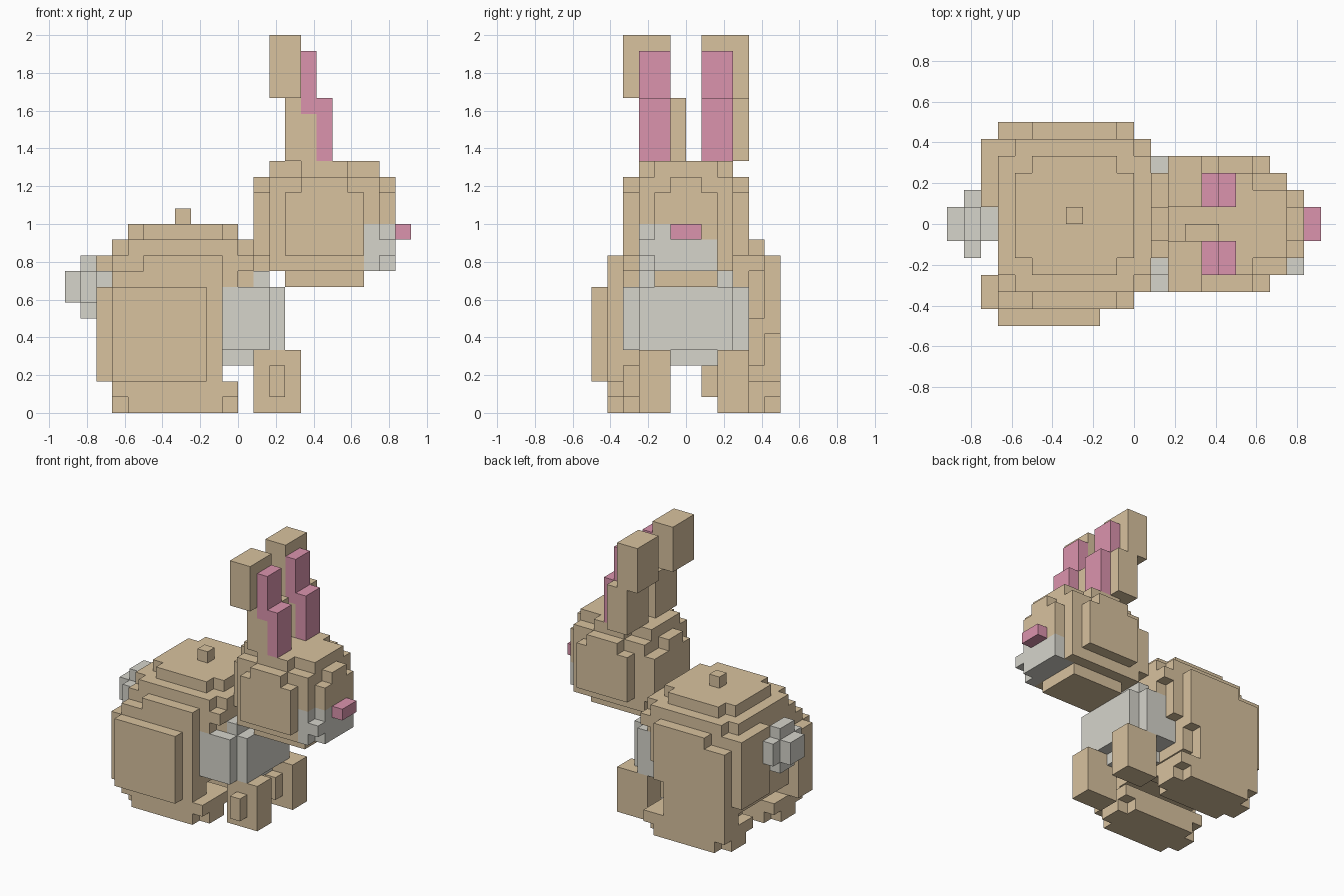
import bpy
import bmesh
from mathutils import Vector

cube = bpy.data.objects.get("Cube")
if cube:
    bpy.data.objects.remove(cube, do_unlink=True)

UNIT = 1 / 12          # edge length of one block
cells = {}             # block position -> part name
part_material = {}


def make_material(name, colour):
    mat = bpy.data.materials.new(name)
    mat.use_nodes = True
    mat.diffuse_color = (*colour, 1)
    mat.node_tree.nodes["Principled BSDF"].inputs["Base Color"].default_value = (*colour, 1)
    return mat


fur = make_material("tan fur", (0.69, 0.54, 0.345))
pale = make_material("pale grey fur", (0.67, 0.66, 0.6))
pink = make_material("pink skin", (0.71, 0.295, 0.42))


def block(part, material, x, y, z):
    """Fill a cuboid of blocks; later parts replace earlier ones."""
    part_material[part] = material
    for i in range(*x):
        for j in range(*y):
            for k in range(*z):
                cells[i, j, k] = part


# Body: stacked slabs that narrow towards the top
block("body", fur, (-8, -1), (-4, 5), (3, 10))
block("body", fur, (-1, 0), (-4, 5), (8, 10))
block("body", fur, (0, 1), (-4, 5), (9, 10))
block("body", fur, (-1, 1), (-3, 4), (8, 10))
block("body", fur, (-8, 1), (-3, 4), (10, 11))
block("body", fur, (-7, 0), (-4, 5), (10, 11))
block("body", fur, (-7, 0), (-2, 3), (11, 12))
block("body", fur, (-6, -1), (-3, 4), (11, 12))
block("body", fur, (-9, -8), (1, 5), (4, 10))
block("back_tuft", fur, (-4, -3), (0, 1), (12, 13))

# Hind legs: thigh, side plate and long foot
block("right_thigh", fur, (-8, -1), (-5, -3), (1, 9))
block("right_thigh", fur, (-6, -1), (-5, -3), (9, 10))
block("right_thigh", fur, (-9, -8), (-5, -3), (2, 8))
block("right_thigh", fur, (-8, -2), (-6, -5), (2, 8))
block("left_thigh", fur, (-8, -2), (4, 6), (1, 9))
block("left_thigh", fur, (-2, -1), (4, 6), (5, 9))
block("left_thigh", fur, (-6, -1), (4, 6), (9, 10))
block("left_thigh", fur, (-1, 0), (4, 5), (6, 9))
block("left_thigh", fur, (-7, -2), (2, 4), (1, 3))
for part, inner, outer in (("right_foot", -5, -1), ("left_foot", 2, 6)):
    block(part, fur, (-8, 0), (inner, outer), (1, 2))
    block(part, fur, (-7, -1), (inner, outer), (0, 1))
    block(part, fur, (-8, 0), (inner + 1, outer - 1), (0, 1))

# Front legs, each with a small raised plate on its right side
for part, side in (("right_front_leg", -3), ("left_front_leg", 2)):
    block(part, fur, (1, 4), (side, side + 2), (0, 4))
    block(part, fur, (2, 3), (side - 1, side), (1, 3))

# Chest
block("chest", pale, (-1, 2), (-4, 4), (4, 8))
block("chest", pale, (2, 3), (-3, 3), (4, 8))
block("chest", pale, (-1, 2), (-1, 2), (3, 4))
block("chest", pale, (1, 2), (-3, 3), (8, 9))

# Tail: a rounded puff
block("tail", pale, (-9, -8), (-1, 1), (6, 9))
block("tail", pale, (-10, -9), (-1, 1), (6, 10))
block("tail", pale, (-10, -9), (-2, 2), (7, 9))
block("tail", pale, (-11, -10), (-1, 1), (7, 9))

# Head: rounded with stepped slabs
block("head", fur, (2, 9), (-3, 3), (9, 14))
block("head", fur, (2, 9), (-3, 3), (14, 15))
block("head", fur, (1, 10), (-2, 2), (10, 14))
block("head", fur, (1, 10), (-1, 1), (9, 15))
block("head", fur, (1, 2), (2, 3), (10, 14))
block("head", fur, (3, 8), (-4, 4), (10, 14))
block("head", fur, (4, 7), (-4, 4), (14, 15))
block("head", fur, (2, 9), (-2, 2), (15, 16))
block("head", fur, (4, 7), (-3, 3), (15, 16))
block("head", fur, (3, 8), (-2, 2), (8, 9))

# Muzzle and nose
block("muzzle", pale, (8, 9), (-3, 2), (9, 11))
block("muzzle", pale, (8, 9), (-3, -1), (11, 12))
block("muzzle", pale, (9, 10), (-2, 2), (9, 10))
block("muzzle", pale, (9, 10), (-3, 2), (10, 11))
block("muzzle", pale, (9, 10), (-2, -1), (11, 12))
block("nose", pink, (10, 11), (-1, 1), (11, 12))

# Ears: the upper half of each leans back, pink on the front
for name, base, tip, lining in (("right", -3, -4, -3), ("left", 1, 1, 1)):
    block(name + "_ear", fur, (3, 5), (base, base + 3), (16, 20))
    block(name + "_ear", fur, (2, 4), (tip, tip + 3), (20, 24))
    block(name + "_inner_ear", pink, (4, 5), (lining, lining + 2), (19, 23))
    block(name + "_inner_ear", pink, (5, 6), (lining, lining + 2), (16, 20))


def build(part):
    """Make one part from the outer faces of its blocks."""
    bm = bmesh.new()
    verts = {}

    def vert(p):
        key = tuple(round(c) for c in p)
        if key not in verts:
            verts[key] = bm.verts.new(Vector(key) * UNIT)
        return verts[key]

    for cell, owner in cells.items():
        if owner != part:
            continue
        for axis in range(3):
            for sign in (0, 1):
                neighbour = list(cell)
                neighbour[axis] += 2 * sign - 1
                if tuple(neighbour) in cells:
                    continue
                start, u, v = Vector(cell), Vector(), Vector()
                start[axis] += sign
                u[(axis + 1) % 3] = 1
                v[(axis + 2) % 3] = 1
                corners = [start, start + u, start + u + v, start + v]
                if not sign:
                    corners.reverse()
                bm.faces.new([vert(c) for c in corners])
    # Merge flush block faces into large flat ones
    bmesh.ops.dissolve_limit(bm, angle_limit=0.01, verts=bm.verts[:], edges=bm.edges[:])
    mesh = bpy.data.meshes.new(part)
    bm.to_mesh(mesh)
    bm.free()
    mesh.materials.append(part_material[part])
    bpy.context.collection.objects.link(bpy.data.objects.new(part, mesh))


for part in part_material:
    build(part)
